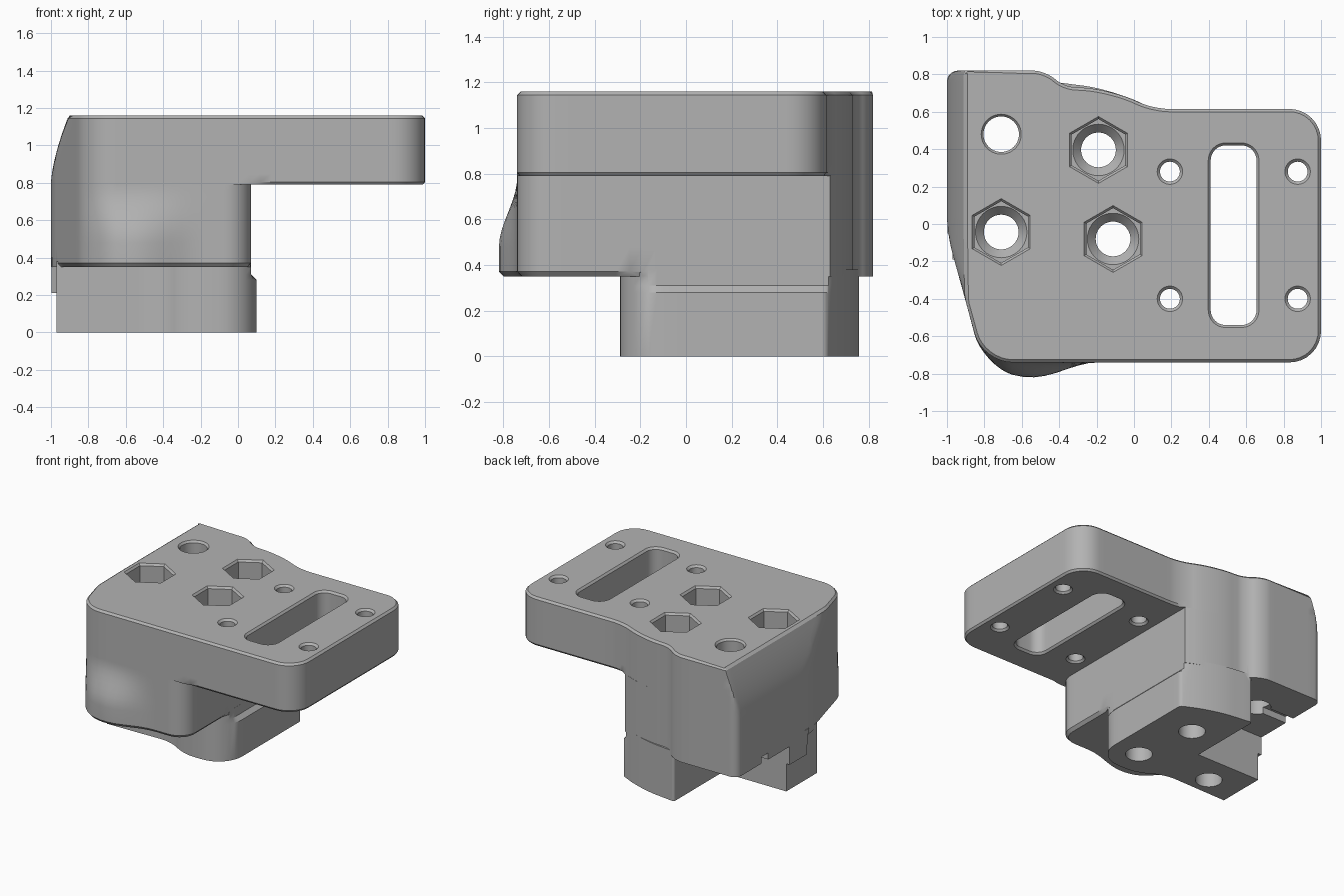
import bpy, bmesh, math
from mathutils import Vector

if "Cube" in bpy.data.objects:
    bpy.data.objects.remove(bpy.data.objects["Cube"])

grey = bpy.data.materials.new("plain_grey")
grey.use_nodes = True
COLOUR = (0.45, 0.45, 0.45, 1)
grey.diffuse_color = COLOUR
grey.node_tree.nodes["Principled BSDF"].inputs["Base Color"].default_value = COLOUR


def rounded(corners, steps=8, longest=0.06):
    """Counter-clockwise outline from (x, y, rounding) corners, finely divided."""
    pts, n = [], len(corners)
    for i, (x, y, d) in enumerate(corners):
        p = Vector((x, y))
        a = Vector(corners[i - 1][:2]) - p
        b = Vector(corners[(i + 1) % n][:2]) - p
        if d == 0:
            pts.append(p)
            continue
        a, b = p + a.normalized() * d, p + b.normalized() * d
        w = 0.72
        for k in range(steps + 1):
            t = k / steps
            u, v, s = (1 - t) ** 2, 2 * w * t * (1 - t), t * t
            pts.append((a * u + p * v + b * s) / (u + v + s))
    out = []
    for i, p in enumerate(pts):
        q = pts[(i + 1) % len(pts)]
        m = max(1, math.ceil((q - p).length / longest))
        out += [p.lerp(q, k / m) for k in range(m)]
    return out


def inset(pts, d, where=lambda p: True):
    res = []
    for i, p in enumerate(pts):
        t = (pts[(i + 1) % len(pts)] - pts[i - 1]).normalized()
        res.append(p + Vector((-t.y, t.x)) * d if where(p) else p.copy())
    return res


def loft(name, rings):
    """Closed solid through (z, outline) rings, bottom to top."""
    bm = bmesh.new()
    loops = [[bm.verts.new((p[0], p[1], z)) for p in pts] for z, pts in rings]
    n = len(loops[0])
    for lo, hi in zip(loops, loops[1:]):
        for i in range(n):
            j = (i + 1) % n
            bm.faces.new((lo[i], lo[j], hi[j], hi[i]))
    bm.faces.new(loops[0][::-1])
    bm.faces.new(loops[-1])
    bmesh.ops.recalc_face_normals(bm, faces=bm.faces)
    mesh = bpy.data.meshes.new(name)
    bm.to_mesh(mesh)
    bm.free()
    mesh.materials.append(grey)
    ob = bpy.data.objects.new(name, mesh)
    bpy.context.collection.objects.link(ob)
    return ob


def combine(target, other, operation):
    mod = target.modifiers.new(operation, 'BOOLEAN')
    mod.operation, mod.solver, mod.object = operation, 'EXACT', other
    bpy.context.view_layer.objects.active = target
    bpy.ops.object.modifier_apply(modifier=mod.name)
    bpy.data.objects.remove(other)


def circle(x, y, r, sides):
    return [Vector((x + r * math.sin(-math.tau * k / sides),
                    y + r * math.cos(math.tau * k / sides))) for k in range(sides)]


def bore(x, y, profile, sides=40):
    return loft("bore_cutter", [(z, circle(x, y, r, sides)) for z, r in profile])


def smooth(t):
    t = min(1, max(0, t))
    return t * t * (3 - 2 * t)


def shaped(pts, z):
    """Lean the left flank inwards near the top and swell the front lower down."""
    flank = -1 + 0.095 * max(0, (z - 0.8) / 0.36) ** 1.5
    swell = 0.08 * (1 - smooth((z - 0.48) / 0.3))
    res = []
    for p in pts:
        x, y = p
        if y < -0.45 and abs(x + 0.55) < 0.36:
            y -= swell * math.cos((x + 0.55) / 0.36 * math.pi / 2) ** 2
        if x < flank:
            x = flank + 0.05 * (x + 1)
        res.append(Vector((x, y)))
    return res


# Top plate with chamfered rims
back = [(-0.12, 0.72, 0.15), (-0.38, 0.735, 0.06)]
flank_side = [(-0.47, 0.82, 0.07), (-1, 0.82, 0.06), (-1, -0.05, 0.1), (-0.81, -0.74, 0.16)]
plate = rounded([(1, -0.74, 0.17), (1, 0.615, 0.17), (0.1, 0.615, 0.09)] + back + flank_side)
rings = []
for z in (0.79, 0.805, 0.85, 0.9, 0.95, 1.0, 1.05, 1.1, 1.145, 1.16):
    outline = shaped(plate, z)
    if z == 0.79:
        outline = inset(outline, 0.012, lambda p: p.x > 0.1)
    if z == 1.16:
        outline = inset(outline, 0.015)
    rings.append((z, outline))
body = loft("bracket_body", rings)

# Housing under the plate, with a swollen lower front
housing = rounded([(0.07, -0.74, 0.14), (0.07, 0.632, 0)] + back + flank_side)
rings = [(0.35, inset(shaped(housing, 0.35), 0.02, lambda p: p.y < -0.2))]
rings += [(z, shaped(housing, z)) for z in
          (0.372, 0.48, 0.52, 0.56, 0.6, 0.64, 0.68, 0.72, 0.76, 0.79)]
combine(body, loft("housing", rings), 'UNION')

# Foot: angled block that stands on the ground
foot = rounded([(0.1, -0.29, 0.2), (0.1, 0.615, 0.02)] + back[:1] +
               [(-0.43, 0.76, 0.02), (-0.43, 0.18, 0), (-0.97, 0.18, 0),
                (-0.97, -0.19, 0), (-0.42, -0.18, 0.1), (-0.27, -0.29, 0.1)])
slim = [Vector((min(p.x, 0.07 + 0.01 * (p.x - 0.07)), p.y)) for p in foot]
combine(body, loft("foot", [(0, foot), (0.28, foot), (0.31, slim), (0.38, slim)]), 'UNION')

# Tapered lip on the left flank above the foot


def box(x0, x1, y0, y1):
    return [Vector(c) for c in ((x0, y0), (x1, y0), (x1, y1), (x0, y1))]


lip = loft("flank_lip", [(0.21, box(-0.998, -0.85, -0.02, 0.18)),
                         (0.4, box(-0.998, -0.85, -0.05, 0.18))])
combine(body, lip, 'UNION')

# Hexagonal nut pockets with tapered floors and through bores
for x, y in ((-0.19, 0.396), (-0.71, -0.043), (-0.112, -0.08)):
    combine(body, bore(x, y, ((0.9, 0.165), (1.145, 0.165), (1.17, 0.188)), 6), 'DIFFERENCE')
    combine(body, bore(x, y, ((-0.1, 0.093), (0.85, 0.093), (0.905, 0.142))), 'DIFFERENCE')

# Round bore and its side slot underneath
combine(body, bore(-0.71, 0.48, ((0.2, 0.095), (1.145, 0.095), (1.17, 0.115))), 'DIFFERENCE')
combine(body, loft("slot_cutter", [(0.3, box(-1.1, -0.71, 0.44, 0.52)),
                                   (0.4, box(-1.1, -0.71, 0.44, 0.52))]), 'DIFFERENCE')

# Four small screw holes, countersunk on both faces
for x in (0.192, 0.875):
    for y in (0.28, -0.4):
        combine(body, bore(x, y, ((0.78, 0.075), (0.805, 0.053),
                                  (1.145, 0.053), (1.17, 0.078))), 'DIFFERENCE')

# Long rounded window through the plate
window = rounded([(0.41, -0.54, 0.08), (0.655, -0.54, 0.08), (0.655, 0.42, 0.08), (0.41, 0.42, 0.08)])
wide = inset(window, -0.022)
combine(body, loft("window_cutter", [(0.78, wide), (0.805, window), (1.145, window), (1.17, wide)]),
        'DIFFERENCE')

# Smooth curved walls, crisp edges
bpy.ops.object.select_all(action='DESELECT')
body.select_set(True)
bpy.context.view_layer.objects.active = body
bpy.ops.object.shade_smooth_by_angle(angle=math.radians(28))
